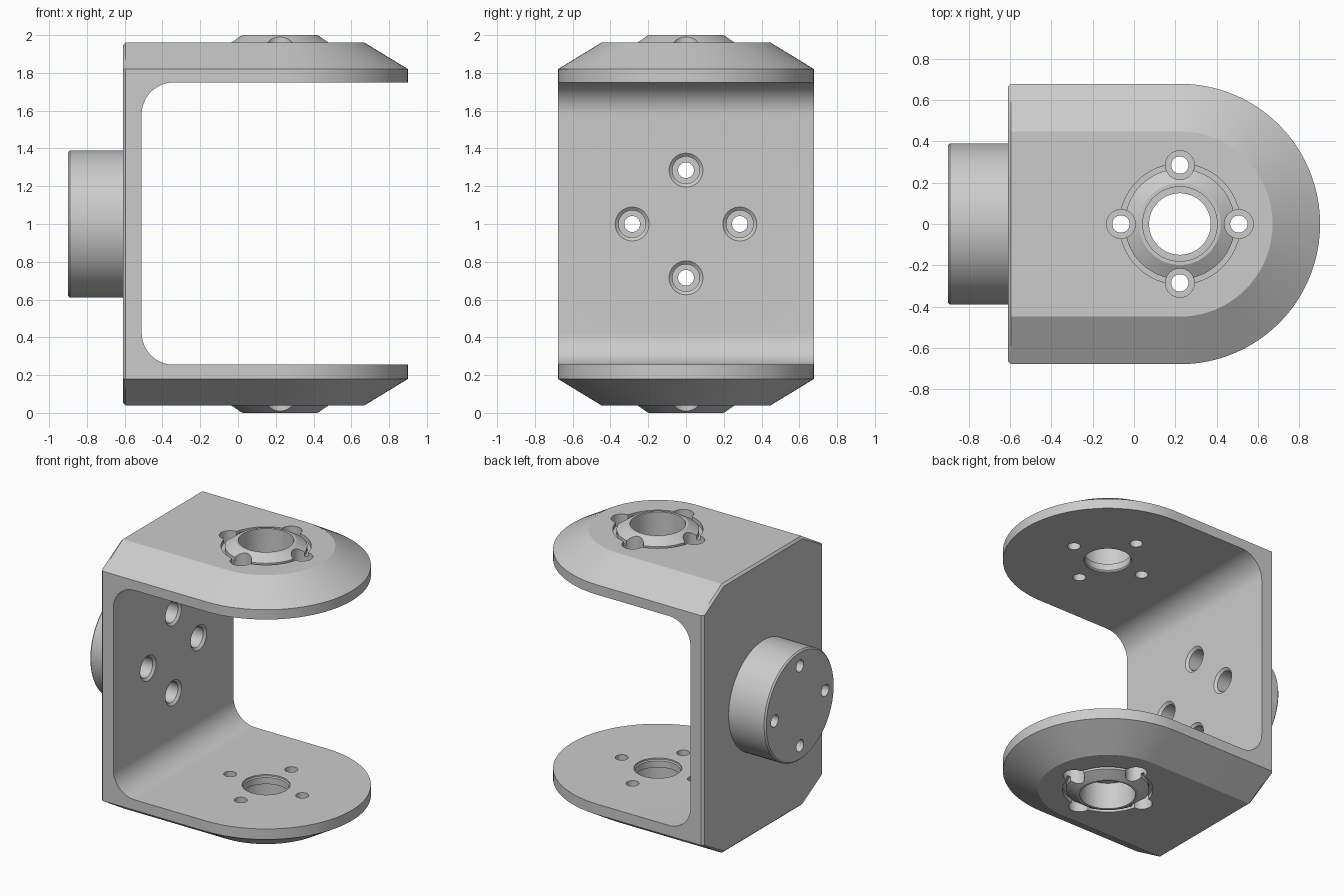
import bpy, bmesh
from math import sin, cos, pi, radians
from mathutils import Matrix, Vector

if "Cube" in bpy.data.objects:
    bpy.data.objects.remove(bpy.data.objects["Cube"])


def finish(bm, name):
    bmesh.ops.recalc_face_normals(bm, faces=bm.faces)
    mesh = bpy.data.meshes.new(name)
    bm.to_mesh(mesh)
    bm.free()
    ob = bpy.data.objects.new(name, mesh)
    bpy.context.collection.objects.link(ob)
    return ob


def lathe(name, profile, mat, segs=64):
    """Closed solid turned about local z from (radius, height) pairs."""
    bm = bmesh.new()
    rings = [[bm.verts.new(mat @ Vector((r * cos(2 * pi * i / segs), r * sin(2 * pi * i / segs), h)))
              for i in range(segs)] for r, h in profile]
    for a, b in zip(rings, rings[1:]):
        for i in range(segs):
            j = (i + 1) % segs
            bm.faces.new((a[i], a[j], b[j], b[i]))
    bm.faces.new(rings[0])
    bm.faces.new(rings[-1])
    return finish(bm, name)


def boolean(target, tool, op='DIFFERENCE'):
    tool.hide_render = True
    mod = target.modifiers.new(op, 'BOOLEAN')
    mod.operation, mod.solver, mod.object = op, 'EXACT', tool
    bpy.context.view_layer.objects.active = target
    bpy.ops.object.modifier_apply(modifier=mod.name)
    bpy.data.objects.remove(tool)


CX, R, BACK, C = 0.222, 0.678, -0.61, 0.015

# Outer envelope: D-shaped plan with sloping top and bottom rims
bm = bmesh.new()
for z, r in ((0.04, R - 0.23), (0.18, R), (1.82, R), (1.96, R - 0.23)):
    for i in range(65):
        a = -pi / 2 + pi * i / 64
        bm.verts.new((CX + r * cos(a), r * sin(a), z))
    for s in (-1, 1):
        bm.verts.new((BACK + C, s * r, z))
        dz = C if z < 0.1 else -C if z > 1.9 else 0
        bm.verts.new((BACK, s * (r - (C if dz == 0 else C * 0.3)), z + dz))
bmesh.ops.convex_hull(bm, input=bm.verts)
bmesh.ops.dissolve_limit(bm, angle_limit=radians(0.3), verts=bm.verts, edges=bm.edges)
bracket = finish(bm, "u_bracket")

# Opening between the arms, with rounded inner corners
f, x0, z0, z1 = 0.17, -0.51, 0.255, 1.75
prof = [(1.5, z0)]
prof += [(x0 + f - f * sin(pi / 2 * i / 16), z0 + f - f * cos(pi / 2 * i / 16)) for i in range(17)]
prof += [(x0 + f - f * cos(pi / 2 * i / 16), z1 - f + f * sin(pi / 2 * i / 16)) for i in range(17)]
prof += [(1.5, z1)]
bm = bmesh.new()
face = bm.faces.new([bm.verts.new((x, -1, z)) for x, z in prof])
ext = bmesh.ops.extrude_face_region(bm, geom=[face])
bmesh.ops.translate(bm, vec=(0, 2, 0), verts=[v for v in ext['geom'] if isinstance(v, bmesh.types.BMVert)])
boolean(bracket, finish(bm, "opening_cutter"))

# Rear round hub
hub_axis = Matrix.Translation((0, 0, 1)) @ Matrix.Rotation(pi / 2, 4, 'Y')
boolean(bracket, lathe("hub", [(0.38, -0.9), (0.39, -0.89), (0.39, -0.56)], hub_axis, 96), 'UNION')

# Screw holes through the wall and hub
for i in range(4):
    a = i * pi / 2
    m = Matrix.Translation((0, 0.285 * cos(a), 0.285 * sin(a))) @ hub_axis
    boolean(bracket, lathe("hub_screw_cutter", [(0.042, -1), (0.042, -0.7), (0.072, -0.7),
                                                (0.072, -0.525), (0.09, -0.51), (0.09, -0.4)], m, 32))

# Bearing seats on both arms: groove, conical boss, stepped bore, screw holes
for s in (1, -1):
    m = Matrix.Translation((CX, 0, 1)) @ Matrix.Diagonal((1, 1, s, 1))
    boolean(bracket, lathe("groove_cutter", [(0.292, 0.93), (0.292, 1.1)], m))
    boolean(bracket, lathe("boss", [(0.267, 0.88), (0.267, 0.96), (0.198, 1.0)], m), 'UNION')
    boolean(bracket, lathe("bore_cutter", [(0.155, 0.7), (0.155, 0.755), (0.149, 0.763), (0.149, 0.81),
                                           (0.18, 0.81), (0.18, 1.1)], m))
    for i in range(4):
        a = i * pi / 2
        h = Matrix.Translation((0.285 * cos(a), 0.285 * sin(a), 0)) @ m
        boolean(bracket, lathe("arm_screw_cutter", [(0.042, 0.7), (0.042, 0.86), (0.07, 0.86), (0.07, 1.1)], h, 32))

bpy.ops.object.select_all(action='DESELECT')
bracket.select_set(True)
bpy.context.view_layer.objects.active = bracket
bpy.ops.object.shade_smooth_by_angle(angle=radians(22))
